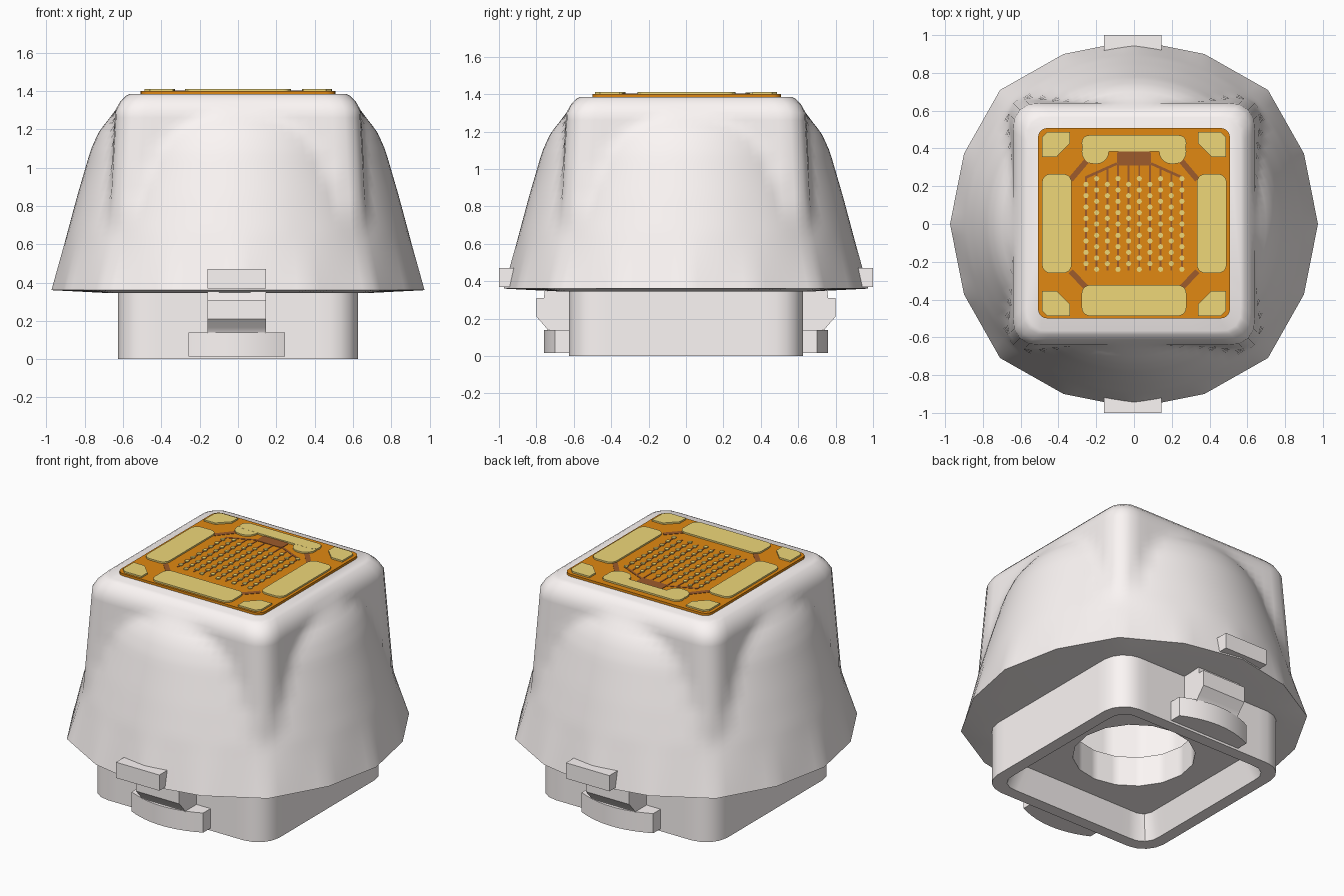
import bpy, bmesh, math
from math import pi, cos, sin, sqrt, tan

if "Cube" in bpy.data.objects:
    bpy.data.objects.remove(bpy.data.objects["Cube"])

N = 96  # samples round each loft ring


def material(name, rgb):
    m = bpy.data.materials.new(name)
    m.diffuse_color = (*rgb, 1)
    m.use_nodes = True
    m.node_tree.nodes["Principled BSDF"].inputs["Base Color"].default_value = m.diffuse_color
    return m


white = material("white", (.98, .93, .92))
orange = material("orange", (.75, .25, .006))
gold = material("gold", (.86, .68, .19))
brown = material("brown", (.34, .105, .025))


def finish(bm, name, mat=white, angle=30):
    bmesh.ops.recalc_face_normals(bm, faces=bm.faces)
    me = bpy.data.meshes.new(name)
    bm.to_mesh(me)
    bm.free()
    ob = bpy.data.objects.new(name, me)
    bpy.context.collection.objects.link(ob)
    me.materials.append(mat)
    bpy.context.view_layer.objects.active = ob
    ob.select_set(True)
    bpy.ops.object.shade_smooth_by_angle(angle=math.radians(angle))
    ob.select_set(False)
    return ob


# Polar radius of a rounded square
def square_r(t, a, c):
    t = t % (pi / 2)
    t = min(t, pi / 2 - t)
    if a * tan(t) <= a - c:
        return a / cos(t)
    d = (a - c) * (cos(t) + sin(t))
    return d + sqrt(d * d - 2 * (a - c) ** 2 + c * c)


# Polar radius of a 16-sided outline; diag pushes the diagonal corners out,
# soft blends its straight sides into arcs
def poly_r(t, r, diag=1, soft=0):
    s = pi / 8
    k, f = int(t // s), t % s
    r0 = r * (diag if k % 4 == 2 else 1)
    r1 = r * (diag if (k + 1) % 4 == 2 else 1)
    flat = r0 * r1 * sin(s) / (r0 * sin(f) * 1 + r1 * sin(s - f)) if r0 == r1 else \
        r0 * r1 * sin(s) / (r1 * sin(s - f) + r0 * sin(f))
    return flat * (1 - soft) + (r0 + (r1 - r0) * f / s) * soft


def loft(name, rings, angle=30):
    bm = bmesh.new()
    loops = []
    for z, radius in rings:
        loop = []
        for i in range(N):
            t = 2 * pi * i / N + 1e-9
            r = radius(t)
            loop.append(bm.verts.new((r * cos(t), r * sin(t), z)))
        loops.append(loop)
    for a, b in zip(loops, loops[1:]):
        for i in range(N):
            j = (i + 1) % N
            bm.faces.new((a[i], a[j], b[j], b[i]))
    bm.faces.new(loops[-1])
    return finish(bm, name, white, angle)


def sq(a, c):
    return lambda t: square_r(t, a, c)


def pg(r, diag=1):
    return lambda t: poly_r(t, r, diag)


def lerp(z, pts):
    for (z0, v0), (z1, v1) in zip(pts, pts[1:]):
        if z <= z1:
            return v0 + (v1 - v0) * (z - z0) / (z1 - z0)
    return pts[-1][1]


# Shell: bulging 16-sided cone merged with a tapered rounded-square tower
cone = [(.36, .974), (.6, .907), (.85, .84), (1.09, .77), (1.18, .73), (1.25, .68), (1.3, .63)]


def shell(z):
    r, a = lerp(z, cone), lerp(z, [(.36, .695), (1.3, .64)])
    diag, soft = 1 + .03 * max(0, (1 - z) / .64), min(1, (z - .36) / .3)
    return lambda t: max(poly_r(t, r, diag, soft), square_r(t, a, .12))


levels = [.36 + .94 * i / 24 for i in range(25)]
loft("shell", [(.345, sq(.6, .13)), (.345, sq(.68, .15)), (.36, pg(.974, 1.03))]
     + [(z, shell(z)) for z in levels[1:]]
     + [(1.345, sq(.615, .11)), (1.375, sq(.585, .1)), (1.385, sq(.565, .09))], 60)

# Base: square skirt with recessed floor and a round hole into the shell
loft("base", [(.36, sq(.626, .15)), (0, sq(.626, .15)),
              (0, sq(.55, .1)), (.15, sq(.5, .06)), (.15, pg(.355)),
              (.34, pg(.355)), (.34, pg(.5)), (1.1, pg(.5))])


# Extrude a flat outline; axis "z" takes xy points, axis "x" takes yz points
def prism(bm, pts, lo, hi, axis="z"):
    put = (lambda p, h: (p[0], p[1], h)) if axis == "z" else (lambda p, h: (h, p[0], p[1]))
    a = [bm.verts.new(put(p, lo)) for p in pts]
    b = [bm.verts.new(put(p, hi)) for p in pts]
    bm.faces.new(a[::-1])
    bm.faces.new(b)
    for i in range(len(pts)):
        j = (i + 1) % len(pts)
        bm.faces.new((a[i], a[j], b[j], b[i]))


# Clips and tabs, front and back
for s, side in ((-1, "front"), (1, "back")):
    bm = bmesh.new()
    arc = [(-.007 + .252 * k / 6, s * (.76 - .06 * (k / 6) ** 2)) for k in range(-6, 7)]
    prism(bm, [(-.259, s * .626)] + arc + [(.245, s * .626)], .015, .14)
    stem = [(.626, .1), (.73, .1), (.74, .14), (.76, .165), (.8, .21), (.8, .31), (.76, .31),
            (.755, .35), (.626, .35)]
    prism(bm, [(s * y, z) for y, z in stem], -.16, .146, "x")
    finish(bm, side + "_clip")
    bm = bmesh.new()
    tab = [(.85, .37), (1, .37), (1, .47), (.85, .47)]
    prism(bm, [(s * y, z) for y, z in tab], -.16, .146, "x")
    finish(bm, side + "_tab")


def rounded(x0, x1, y0, y1, r, n=5):
    pts = []
    for q, (cx, cy) in enumerate([(x1 - r, y1 - r), (x0 + r, y1 - r), (x0 + r, y0 + r), (x1 - r, y0 + r)]):
        for k in range(n + 1):
            t = (q + k / n) * pi / 2
            pts.append((cx + r * cos(t), cy + r * sin(t)))
    return pts


# Circuit board on top
bm = bmesh.new()
prism(bm, rounded(-.508, .508, -.5, .508, .05), 1.38, 1.4)
finish(bm, "circuit_board", orange)

# Contact pads
bm = bmesh.new()
for pad in ((-.487, -.33, -.26, .265), (.333, .49, -.26, .265), (-.277, .277, -.487, -.323)):
    prism(bm, rounded(*pad, .045), 1.395, 1.41)
for sx in (-1, 1):
    for sy in (-1, 1):
        corner = [(.37, .487), (.46, .487), (.487, .46), (.487, .355), (.41, .355), (.34, .425), (.34, .487)]
        prism(bm, [(sx * x, sy * y) for x, y in corner], 1.395, 1.41)
prism(bm, rounded(-.277, .277, .385, .47, .04), 1.395, 1.41)
for x in (-.205, .205):
    prism(bm, rounded(x - .072, x + .072, .318, .45, .065), 1.395, 1.4095)
finish(bm, "contact_pads", gold)


# Traces: centre block, fan lines, columns and corner links
def line(bm, a, b, w, top=1.402):
    dx, dy = b[0] - a[0], b[1] - a[1]
    k = w / 2 / math.hypot(dx, dy)
    ox, oy = -dy * k, dx * k
    prism(bm, [(a[0] + ox, a[1] + oy), (b[0] + ox, b[1] + oy),
               (b[0] - ox, b[1] - oy), (a[0] - ox, a[1] - oy)], 1.395, top)


columns = [-.254 + .0564 * i for i in range(10)]
bm = bmesh.new()
prism(bm, rounded(-.09, .09, .31, .385, .015), 1.395, 1.403)
for x in columns:
    line(bm, (x, min(.32, .31 - (abs(x) - .1) * .4)), (x, -.245), .01)
for s in (-1, 1):
    line(bm, (s * .09, .32), (s * .258, .245), .014)
    line(bm, (s * .335, .235), (s * .25, .335), .03)
    line(bm, (s * .335, -.25), (s * .255, -.335), .03)
finish(bm, "traces", brown)

# Grid of small contact dots, staggered by column
bm = bmesh.new()
for i, x in enumerate(columns):
    for k in range(9 if i % 2 else 8):
        y = .24 - .06 * k - (0 if i % 2 else .03)
        prism(bm, rounded(x - .014, x + .014, y - .014, y + .014, .0139, 2), 1.395, 1.406)
finish(bm, "contact_dots", gold)
